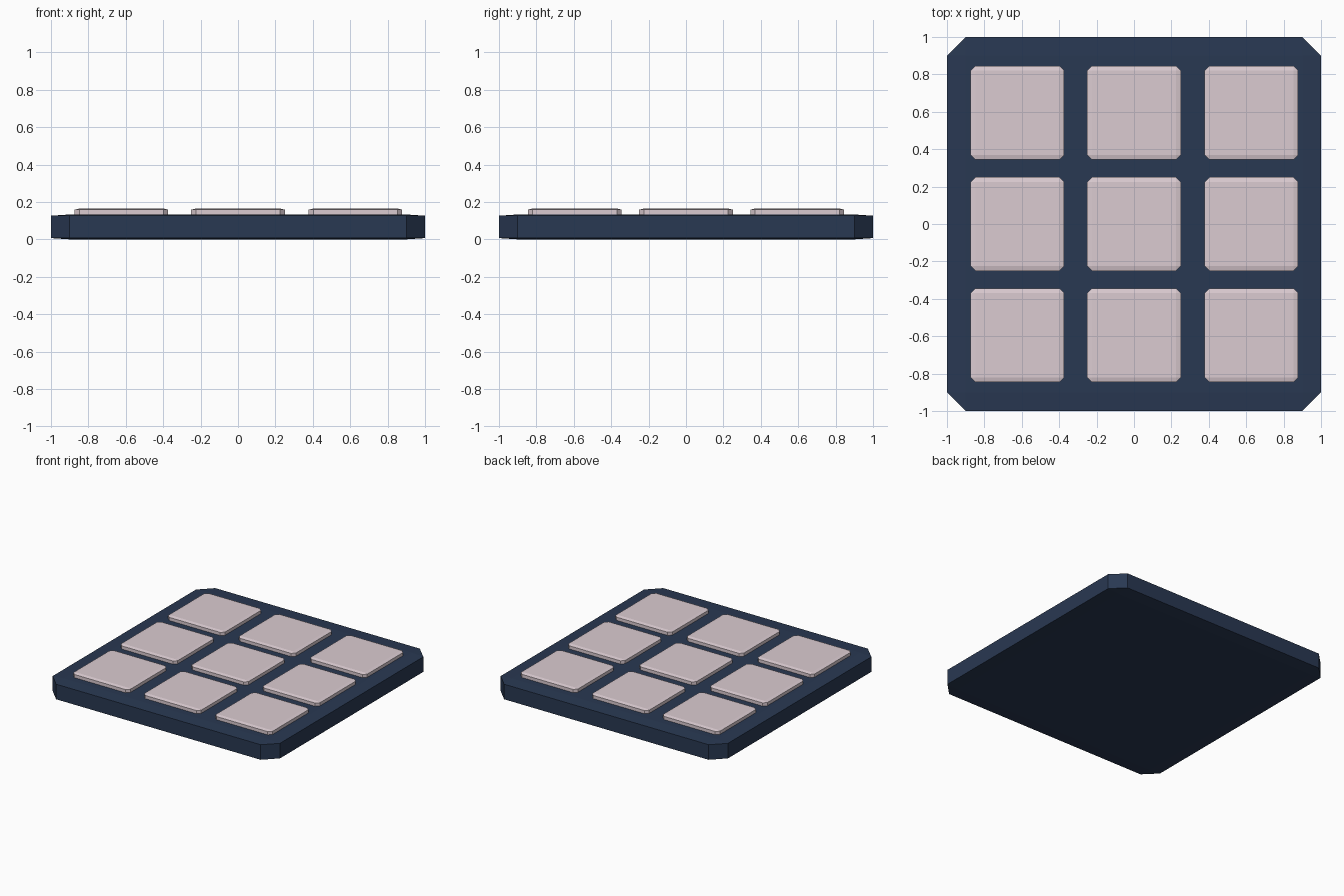
import bpy, bmesh

if "Cube" in bpy.data.objects:
    bpy.data.objects.remove(bpy.data.objects["Cube"])


def material(name, color):
    m = bpy.data.materials.new(name)
    m.diffuse_color = (*color, 1)
    m.use_nodes = True
    m.node_tree.nodes["Principled BSDF"].inputs["Base Color"].default_value = m.diffuse_color
    return m


def bevelled_slab(name, center, size, mat):
    # unit cube with flat bevelled edges, then squashed to size
    bm = bmesh.new()
    bmesh.ops.create_cube(bm, size=2)
    bmesh.ops.bevel(bm, geom=bm.edges[:], offset=0.1, segments=1,
                    affect='EDGES', profile=0.5)
    bmesh.ops.scale(bm, vec=[s / 2 for s in size], verts=bm.verts)
    mesh = bpy.data.meshes.new(name)
    bm.to_mesh(mesh)
    bm.free()
    mesh.materials.append(mat)
    ob = bpy.data.objects.new(name, mesh)
    ob.location = center
    bpy.context.collection.objects.link(ob)
    return ob


navy = material("navy", (0.022, 0.04, 0.085))
pink = material("pale_pink", (0.71, 0.60, 0.64))

# base plate
bevelled_slab("base_plate", (0, 0, 0.0665), (2, 2, 0.133), navy)

# three by three grid of raised tiles
for row, y in enumerate((-0.595, 0, 0.595)):
    for col, x in enumerate((-0.623, 0, 0.628)):
        bevelled_slab(f"tile_{row}_{col}", (x, y, 0.1), (0.5, 0.5, 0.13), pink)
